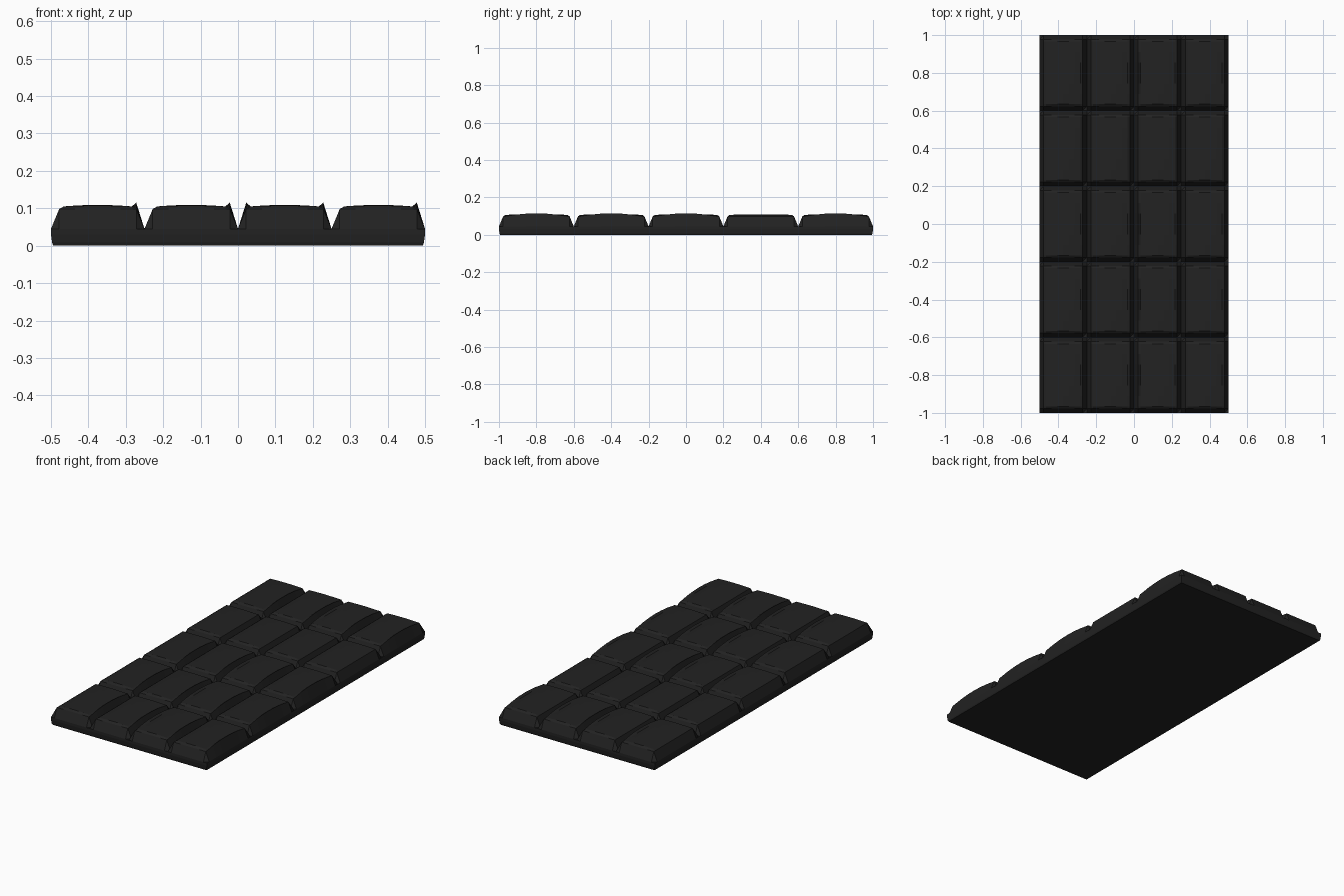
import bpy, bmesh

if "Cube" in bpy.data.objects:
    bpy.data.objects.remove(bpy.data.objects["Cube"])

dark = bpy.data.materials.new("dark_chocolate")
dark.diffuse_color = (0.016, 0.016, 0.016, 1)
dark.use_nodes = True
dark.node_tree.nodes["Principled BSDF"].inputs["Base Color"].default_value = dark.diffuse_color

COLS, ROWS = 4, 5
CW, CH = 0.25, 0.4
GROOVE_Z = 0.045


def make_object(name, bm):
    bmesh.ops.recalc_face_normals(bm, faces=bm.faces)
    me = bpy.data.meshes.new(name)
    bm.to_mesh(me)
    bm.free()
    me.materials.append(dark)
    ob = bpy.data.objects.new(name, me)
    bpy.context.collection.objects.link(ob)
    return ob


# base slab with a slightly narrower underside
bm = bmesh.new()
rings = []
for z, inset in ((0, 0.006), (0.008, 0.003), (0.03, 0.0), (GROOVE_Z, 0.0)):
    x, y = 0.5 - inset, 1.0 - inset
    rings.append([bm.verts.new(p) for p in
                  ((-x, -y, z), (x, -y, z), (x, y, z), (-x, y, z))])
for a, b in zip(rings, rings[1:]):
    for i in range(4):
        j = (i + 1) % 4
        bm.faces.new((a[i], a[j], b[j], b[i]))
bm.faces.new(rings[0])
bm.faces.new(rings[-1])
make_object("bar_base", bm)

# moulded squares: sloped sides, bevelled rim, gently domed top with raised lips
N = 6
STEPS = [-1 + 2 * i / N for i in range(N + 1)]


def block(col, row):
    bm = bmesh.new()
    cx = -0.5 + CW * (col + 0.5)
    cy = -1.0 + CH * (row + 0.5)
    arched = row != 3

    # grid lines in each direction: foot, shoulder, top surface, shoulder, foot
    def lines(half):
        inner = half - 0.034
        return ([(-half, 0), (-half + 0.022, 1)] + [(s * inner, 2) for s in STEPS]
                + [(half - 0.022, 1), (half, 0)])

    xs, ys = lines(CW / 2), lines(CH / 2)
    grid = []
    for x, lx in xs:
        line = []
        for y, ly in ys:
            level = min(lx, ly)
            u, v = x / (CW / 2), y / (CH / 2)
            arch = max(0, 1 - v * v / 0.72)
            if level == 0:
                z = GROOVE_Z
            elif level == 1:
                z = 0.098
                lip = x > 0.09 or (x < -0.09 and col == 2)
                if arched and lx == 1 and lip:
                    z += 0.017 * arch
            else:
                z = 0.105 + 0.004 * max(0, 1 - u * u / 0.53) * (0.5 + 0.5 * arch)
            line.append(bm.verts.new((cx + x, cy + y, z)))
        grid.append(line)
    for i in range(len(xs) - 1):
        for j in range(len(ys) - 1):
            bm.faces.new((grid[i][j], grid[i + 1][j],
                          grid[i + 1][j + 1], grid[i][j + 1]))
    # collapse the flat foot corners into sloped corner edges
    bm.normal_update()
    for f in bm.faces:
        if f.normal.z < 0:
            f.normal_flip()
    make_object(f"square_{col}_{row}", bm)


for c in range(COLS):
    for r in range(ROWS):
        block(c, r)
